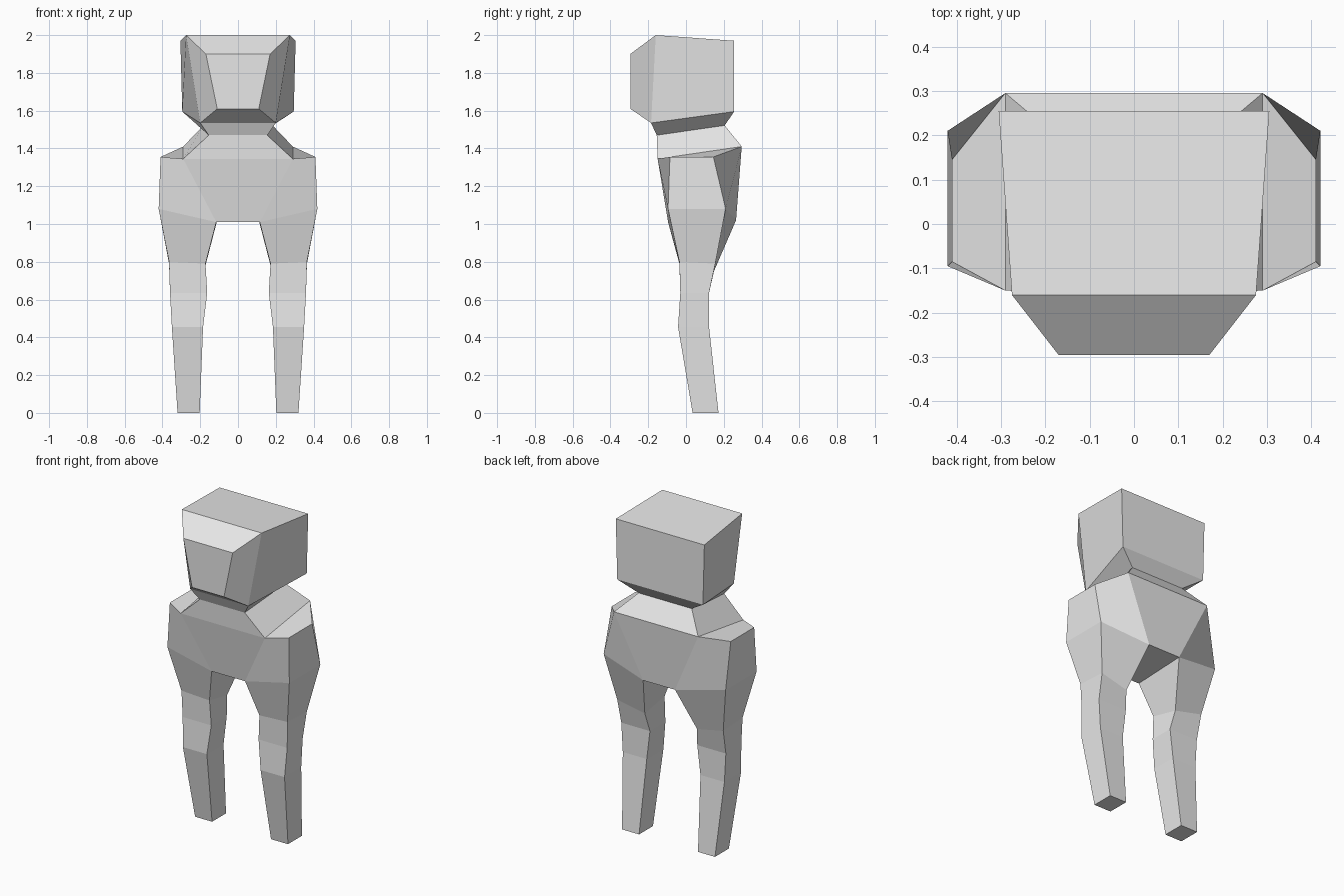
import bpy, bmesh

cube = bpy.data.objects.get("Cube")
if cube:
    bpy.data.objects.remove(cube, do_unlink=True)

grey = bpy.data.materials.new("plain grey")
grey.use_nodes = True
grey.diffuse_color = (0.8, 0.8, 0.8, 1)
grey.node_tree.nodes["Principled BSDF"].inputs["Base Color"].default_value = (0.8, 0.8, 0.8, 1)


def make_part(name, faces):
    """Flat-shaded mesh from polygons given as corner positions."""
    bm = bmesh.new()
    for pts in faces:
        bm.faces.new([bm.verts.new(p) for p in pts])
    bmesh.ops.remove_doubles(bm, verts=bm.verts, dist=0.0005)
    bmesh.ops.recalc_face_normals(bm, faces=bm.faces)
    mesh = bpy.data.meshes.new(name)
    bm.to_mesh(mesh)
    bm.free()
    mesh.materials.append(grey)
    obj = bpy.data.objects.new(name, mesh)
    bpy.context.collection.objects.link(obj)
    return obj


def loft(rings):
    """Quads joining successive rings of corners."""
    return [(a[i], a[(i + 1) % len(a)], b[(i + 1) % len(b)], b[i])
            for a, b in zip(rings, rings[1:]) for i in range(len(a))]


def trapezoid(first, second):
    """Symmetric four-corner ring from two (half width, y, z) edges."""
    (w1, y1, z1), (w2, y2, z2) = first, second
    return [(-w1, y1, z1), (w1, y1, z1), (w2, y2, z2), (-w2, y2, z2)]


def flip(pts):
    return [(-x, y, z) for x, y, z in pts]


# Key edges as (half width, y, z)
jaw, nape = (0.20, -0.185, 1.535), (0.295, 0.255, 1.595)
collar_front, collar_back = (0.29, -0.15, 1.345), (0.29, 0.295, 1.41)

# Head: bevelled front, box behind; open where the neck joins
head_rings = [trapezoid((0.11, -0.295, 1.61), (0.17, -0.295, 1.90)),
              trapezoid(jaw, (0.275, -0.16, 2.0)),
              trapezoid(nape, (0.305, 0.255, 1.97))]
head_faces = loft(head_rings) + [head_rings[0], head_rings[2]]
del head_faces[4]  # underside between jaw and nape
make_part("head", head_faces)

# Neck: narrows under the head, then slopes out to the collar
make_part("neck", loft([trapezoid(jaw, nape),
                        trapezoid((0.155, -0.155, 1.47), (0.183, 0.205, 1.522)),
                        trapezoid(collar_front, collar_back)]))

# Torso corners on the left side
shoulder_f, shoulder_b = (0.41, -0.085, 1.355), (0.41, 0.145, 1.355)
hip_f, hip_b = (0.42, -0.095, 1.08), (0.42, 0.21, 1.08)
crotch_f, crotch_b = (0.115, -0.095, 1.01), (0.11, 0.265, 1.02)

side = [(collar_front, shoulder_f, shoulder_b, collar_back),  # shoulder top
        (shoulder_f, hip_f, hip_b, shoulder_b),               # flank
        (collar_front, crotch_f, hip_f, shoulder_f),          # front of hip
        (collar_back, shoulder_b, hip_b, crotch_b)]           # back of hip
middle = [trapezoid(collar_front, crotch_f), trapezoid(collar_back, crotch_b),
          trapezoid(crotch_f, crotch_b)]
make_part("torso", middle + side + [flip(f) for f in side])

# Legs: four-sided tubes, corners run inner front, outer front, outer back, inner back
leg_rings = [[crotch_f, hip_f, hip_b, crotch_b],
             [(0.172, -0.035, 0.79), (0.365, -0.035, 0.80), (0.365, 0.155, 0.79), (0.18, 0.148, 0.75)]]
for inner, outer, front, back, z in [(0.163, 0.36, -0.03, 0.122, 0.635),
                                     (0.185, 0.35, -0.042, 0.122, 0.455),
                                     (0.203, 0.32, 0.035, 0.172, 0.0)]:
    leg_rings.append([(inner, front, z), (outer, front, z), (outer, back, z), (inner, back, z)])

leg_faces = loft(leg_rings) + [leg_rings[-1]]
make_part("left_leg", leg_faces)
make_part("right_leg", [flip(f) for f in leg_faces])
